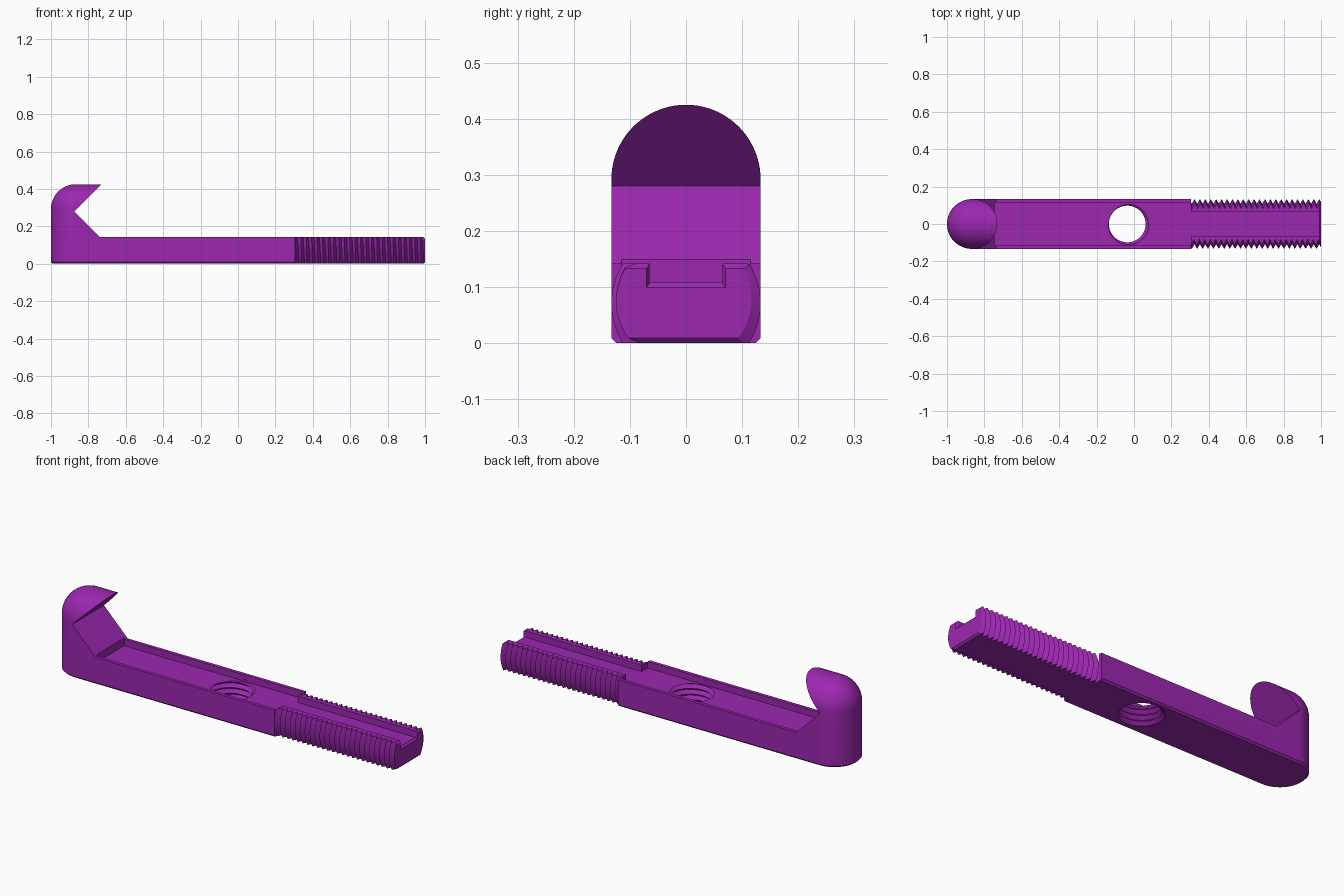
import bpy, bmesh
from math import sin, cos, pi, asin
from mathutils import Matrix, Vector

cube = bpy.data.objects.get("Cube")
if cube:
    bpy.data.objects.remove(cube, do_unlink=True)

R = 0.133       # half width of the bar
H = 0.142       # bar height
FLOOR = 0.108   # floor of the top channel
CH = 0.009      # edge chamfer
STEP_X = 0.305  # where the thread starts
HOOK_X = R - 1  # centre of the rounded end

purple = bpy.data.materials.new("purple")
purple.use_nodes = True
colour = (0.332, 0.0203, 0.434, 1)
purple.diffuse_color = colour
purple.node_tree.nodes["Principled BSDF"].inputs["Base Color"].default_value = colour


def make_object(name, bm):
    bmesh.ops.recalc_face_normals(bm, faces=bm.faces)
    mesh = bpy.data.meshes.new(name)
    bm.to_mesh(mesh)
    bm.free()
    mesh.materials.append(purple)
    ob = bpy.data.objects.new(name, mesh)
    bpy.context.collection.objects.link(ob)
    return ob


def loft(name, sections):
    """Closed solid through rings of equal point count."""
    bm = bmesh.new()
    rings = [[bm.verts.new(p) for p in s] for s in sections]
    n = len(rings[0])
    for a, b in zip(rings, rings[1:]):
        for i in range(n):
            j = (i + 1) % n
            bm.faces.new((a[i], a[j], b[j], b[i]))
    bm.faces.new(rings[0])
    bm.faces.new(rings[-1])
    return make_object(name, bm)


def box(name, lo, hi):
    corners = [(lo[0], lo[1]), (hi[0], lo[1]), (hi[0], hi[1]), (lo[0], hi[1])]
    return loft(name, [[(x, y, z) for x, y in corners] for z in (lo[2], hi[2])])


def threaded_rod(name, crest, root, pitch, length, matrix, n=64):
    """Helical screw along local z, ends closed by shallow cones."""
    bm = bmesh.new()
    rows = int(2 * length / pitch)
    grid = []
    for j in range(rows):
        r = root if j % 2 else crest
        grid.append([bm.verts.new((r * cos(2 * pi * k / n), r * sin(2 * pi * k / n),
                                   pitch * (j / 2 + k / n))) for k in range(n + 1)])
    for a, b in zip(grid, grid[1:]):
        for k in range(n):
            bm.faces.new((a[k], a[k + 1], b[k + 1], b[k]))
    bmesh.ops.remove_doubles(bm, verts=bm.verts, dist=1e-5)
    top = max(v.co.z for v in bm.verts)
    rim = [e for e in bm.edges if e.is_boundary]
    tips = [bm.verts.new((0, 0, -0.01)), bm.verts.new((0, 0, top + 0.01))]
    for e in rim:
        a, b = e.verts
        bm.faces.new((a, b, tips[(a.co.z + b.co.z) > top]))
    bm.transform(matrix)
    return make_object(name, bm)


def boolean(target, cutter, operation):
    cutter.hide_render = True
    mod = target.modifiers.new("cut", 'BOOLEAN')
    mod.operation = operation
    mod.solver = 'EXACT'
    mod.object = cutter
    bpy.context.view_layer.objects.active = target
    bpy.ops.object.modifier_apply(modifier=mod.name)
    bpy.data.objects.remove(cutter, do_unlink=True)


# Hooked bar: round-ended, domed solid...
layers = [(0, R - CH), (CH, R)]
layers += [(0.292 + R * sin(t * pi / 40), R * cos(t * pi / 40)) for t in range(21)]
bm = bmesh.new()
for z, r in layers:
    for k in range(33):
        a = pi / 2 + pi * k / 32
        bm.verts.new((HOOK_X + r * cos(a), r * sin(a), z))
    for s in (1, -1):
        bm.verts.new((STEP_X, s * r, z))
bmesh.ops.remove_doubles(bm, verts=bm.verts, dist=1e-5)
bmesh.ops.convex_hull(bm, input=bm.verts)
bmesh.ops.dissolve_limit(bm, angle_limit=0.005, verts=bm.verts, edges=bm.edges)
bar = make_object("hooked_bar", bm)

# ...trimmed to the hook silhouette with its V notch
outline = [(-1.1, -0.1), (0.5, -0.1), (0.5, H), (-0.738, H),
           (-0.876, 0.28), (-0.6, 0.556), (-1.1, 0.556)]
boolean(bar, loft("hook_trim", [[(x, y, z) for x, z in outline] for y in (-0.2, 0.2)]),
        'INTERSECT')

# Wide channel in the top and the threaded hole through it
boolean(bar, box("channel_cutter", (-0.745, -0.115, FLOOR), (0.4, 0.115, 0.16)), 'DIFFERENCE')
boolean(bar, threaded_rod("tap_cutter", 0.116, 0.098, 0.03, 0.26,
                          Matrix.Translation((-0.036, 0, -0.07))), 'DIFFERENCE')


# Threaded end: screw trimmed by a flattened, slotted, chamfered profile
def end_section(x, d):
    mid, r = H / 2, R + 0.001 - d
    a = asin((mid - d) / r)
    right = [(r * cos(t), mid + r * sin(t))
             for t in (a * (i / 10 - 1) for i in range(21))]
    s, top, low = 0.065 + d * 0.6, H - d, FLOOR - d
    slot = [(s, top), (s, low), (-s, low), (-s, top)]
    left = [(-y, z) for y, z in reversed(right)]
    return [(x, y, z) for y, z in right + slot + left]


axis = Matrix.Translation((0.2, 0, H / 2)) @ Matrix.Rotation(pi / 2, 4, 'Y')
shank = threaded_rod("threaded_end", R, 0.108, 0.029, 0.95, axis)
boolean(shank, loft("shank_trim", [end_section(STEP_X, 0), end_section(1 - CH, 0),
                                   end_section(1, CH)]), 'INTERSECT')

for ob in (bar, shank):
    bpy.ops.object.select_all(action='DESELECT')
    ob.select_set(True)
    bpy.context.view_layer.objects.active = ob
    bpy.ops.object.shade_smooth_by_angle(angle=0.5)
